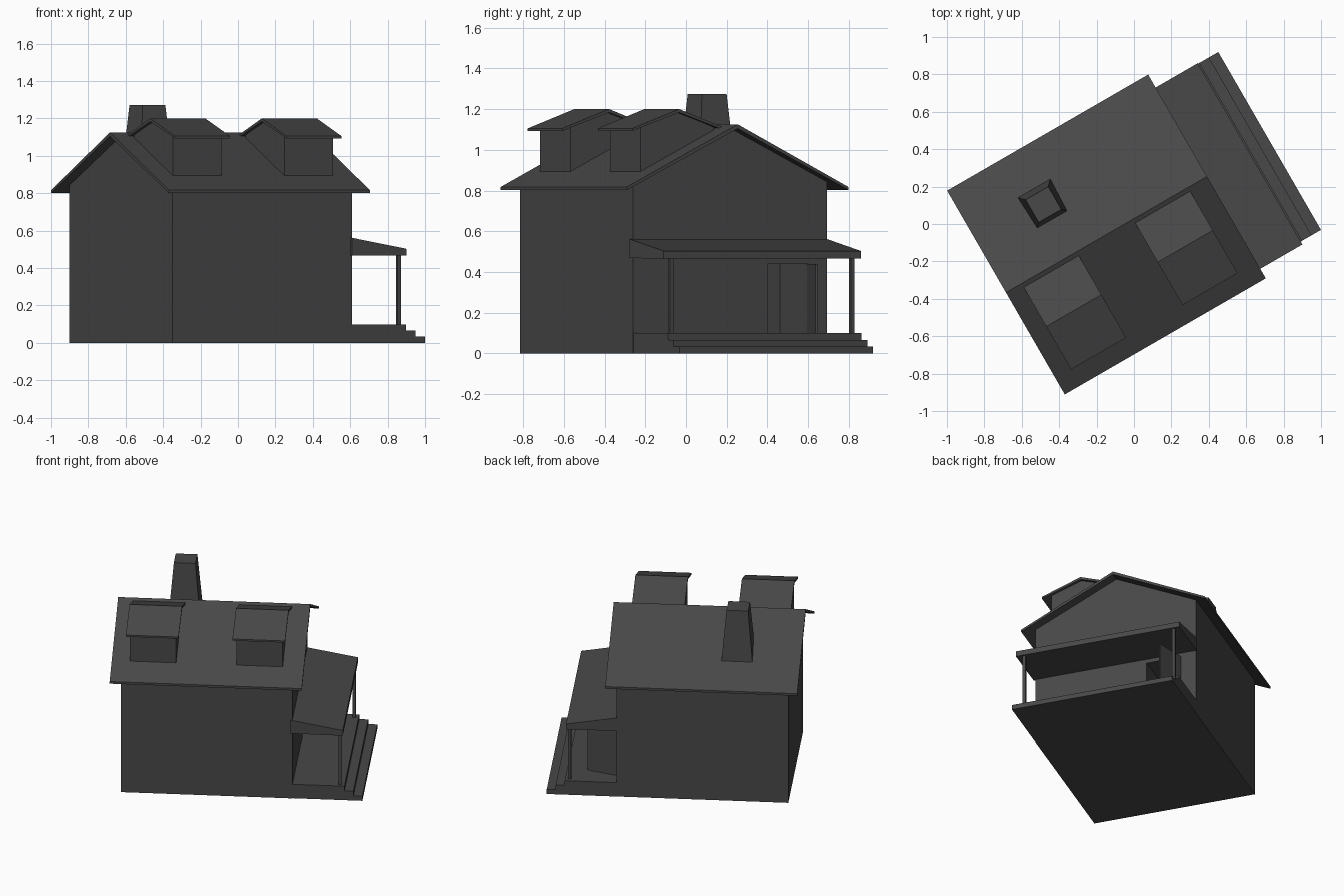
import bpy, bmesh, math
from mathutils import Matrix, Vector

cube = bpy.data.objects.get("Cube")
if cube:
    bpy.data.objects.remove(cube, do_unlink=True)

# One dark grey for the whole house
grey = bpy.data.materials.new("dark grey")
grey.use_nodes = True
COLOUR = (0.065, 0.065, 0.065, 1)
grey.diffuse_color = COLOUR
grey.node_tree.nodes["Principled BSDF"].inputs["Base Color"].default_value = COLOUR

# The house stands turned on its plot: u runs along the ridge, v across it
TURN = Matrix.Rotation(math.radians(30), 4, 'Z')


def finish(name, bm, matrix=TURN):
    bmesh.ops.recalc_face_normals(bm, faces=bm.faces)
    bm.transform(matrix)
    mesh = bpy.data.meshes.new(name)
    bm.to_mesh(mesh)
    bm.free()
    mesh.materials.append(grey)
    obj = bpy.data.objects.new(name, mesh)
    bpy.context.collection.objects.link(obj)
    return obj


def prism(name, profile, start, end, axis='u'):
    """Extrude a profile of (across, height) points along u or v."""
    bm = bmesh.new()

    def ring(t):
        return [bm.verts.new((t, a, z) if axis == 'u' else (a, t, z)) for a, z in profile]
    first, last = ring(start), ring(end)
    bm.faces.new(first)
    bm.faces.new(last)
    n = len(profile)
    for i in range(n):
        j = (i + 1) % n
        bm.faces.new((first[i], first[j], last[j], last[i]))
    return finish(name, bm)


def box(name, u, v, z):
    return prism(name, [(v[0], z[0]), (v[1], z[0]), (v[1], z[1]), (v[0], z[1])], *u)


def gable_slab(name, u, middle, half, eave, ridge, thick):
    """Two sloping roof slabs that meet at a ridge."""
    lo, hi = middle - half, middle + half
    prism(name, [(lo, eave), (middle, ridge), (hi, eave), (hi, eave - thick),
                 (middle, ridge - thick * 1.4), (lo, eave - thick)], *u)


# Main body with gable ends
MID, WALL_U, WALL_V = 0.025, 0.398, (-0.53, 0.57)
body = prism("walls", [(WALL_V[0], 0), (WALL_V[1], 0), (WALL_V[1], 0.842),
                       (MID, 1.11), (WALL_V[0], 0.842)], -0.711, WALL_U)

# Doorway cut into the porch wall
DOOR_V, DOOR_Z = (0.232, 0.463), (0.1, 0.44)
cutter = box("doorway_cutter", (0.12, 0.5), DOOR_V, DOOR_Z)
cutter.hide_render = True
cut = body.modifiers.new("doorway", 'BOOLEAN')
cut.operation = 'DIFFERENCE'
cut.solver = 'EXACT'
cut.object = cutter
bpy.context.view_layer.objects.active = body
bpy.ops.object.modifier_apply(modifier=cut.name)
bpy.data.objects.remove(cutter, do_unlink=True)

# Door standing open on its hinge
bm = bmesh.new()
bmesh.ops.create_cube(bm, size=1)
bm.transform(Matrix.Diagonal((0.215, 0.01, DOOR_Z[1] - DOOR_Z[0], 1)))
bm.transform(Matrix.Translation((0.1075, 0, sum(DOOR_Z) / 2)))
hinge = Matrix.Translation((WALL_U, DOOR_V[1], 0)) @ Matrix.Rotation(math.radians(-19), 4, 'Z')
finish("open_door", bm, TURN @ hinge)

# Main roof
gable_slab("main_roof", (-0.776, 0.465), MID, 0.629, 0.817, 1.125, 0.015)

# Dormers, with ridges parallel to the main one
for side, u in (("right", -0.68), ("left", 0.008)):
    prism(side + "_dormer_walls", [(-0.447, 0.8), (-0.447, 1.115), (-0.24, 1.187),
                                   (-0.03, 1.11), (-0.03, 0.95)], u + 0.02, u + 0.32)
    gable_slab(side + "_dormer_roof", (u, u + 0.34), -0.24, 0.265, 1.105, 1.2, 0.012)

# Tapered chimney
bm = bmesh.new()
bmesh.ops.create_cone(bm, cap_ends=True, segments=4, radius1=0.15, radius2=0.099, depth=0.42)
bm.transform(Matrix.Rotation(math.radians(45), 4, 'Z'))
finish("chimney", bm, TURN @ Matrix.Translation((-0.367, 0.332, 1.063)))

# Porch deck and steps
for i, name in enumerate(("lower_step", "upper_step", "porch_deck")):
    box(name, (WALL_U - 0.01, 0.85 - 0.058 * i), (-0.527, 0.571), (0, 0.033 * (i + 1)))

# Porch lean-to roof and posts
prism("porch_roof", [(WALL_U - 0.01, 0.468), (0.725, 0.466), (0.725, 0.503),
                     (WALL_U - 0.01, 0.562)], -0.545, 0.574, axis='v')
for side, v in (("right", -0.494), ("left", 0.532)):
    box(side + "_porch_post", (0.695, 0.715), (v - 0.01, v + 0.01), (0.095, 0.47))
